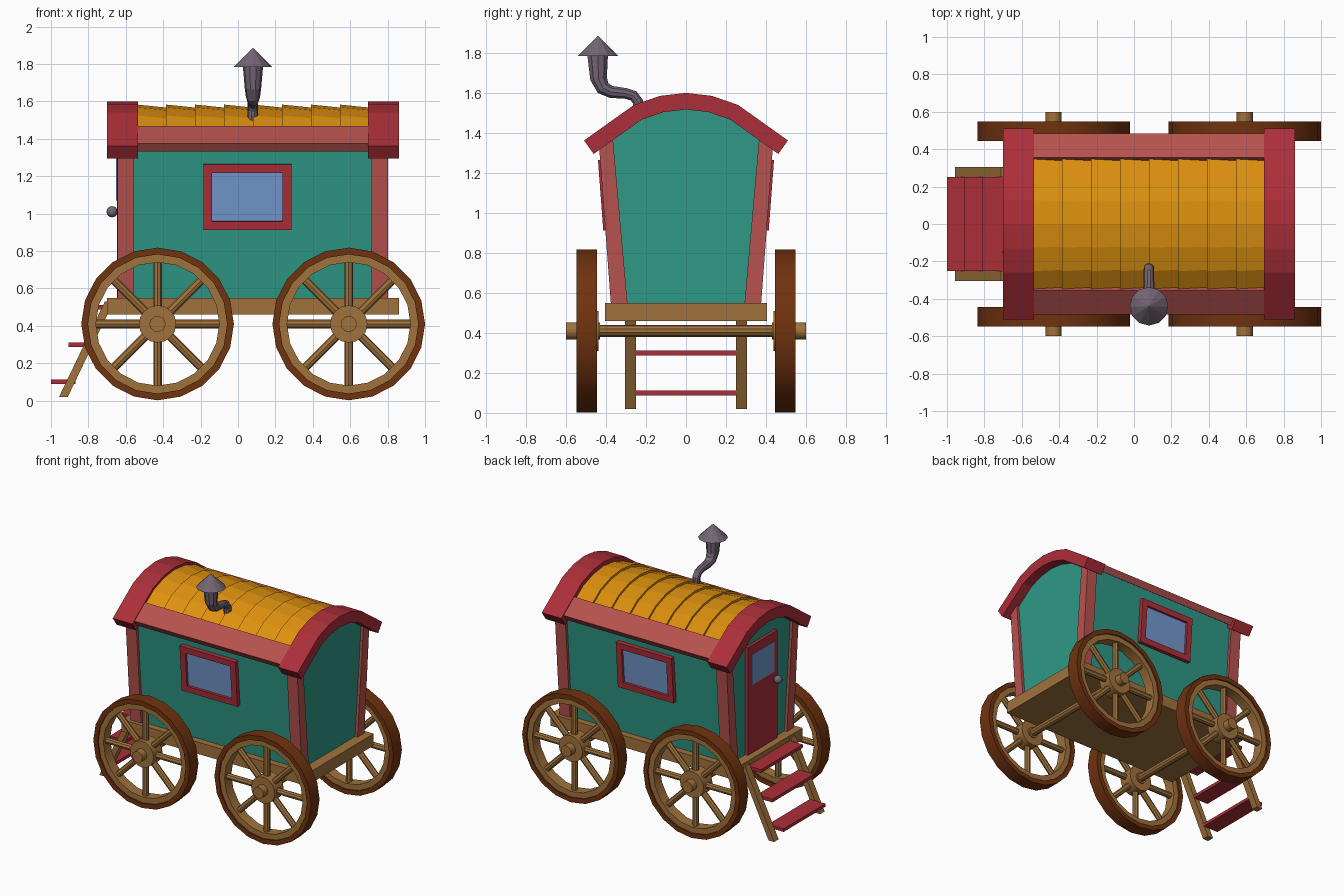
import bpy, bmesh, math
from mathutils import Vector, Matrix

if "Cube" in bpy.data.objects:
    bpy.data.objects.remove(bpy.data.objects["Cube"])


def material(name, rgb):
    m = bpy.data.materials.new(name)
    lin = [((c / 255 + 0.055) / 1.055) ** 2.4 for c in rgb]
    m.diffuse_color = (*lin, 1)
    m.use_nodes = True
    m.node_tree.nodes["Principled BSDF"].inputs["Base Color"].default_value = m.diffuse_color
    return m


TEAL = material("teal paint", (46, 152, 134))
RED = material("cherry red", (172, 46, 56))
ROSE = material("faded rose", (182, 82, 78))
MUSTARD = material("mustard roof", (222, 145, 15))
TAN = material("tan wood", (160, 114, 60))
BROWN = material("dark brown tyre", (112, 50, 15))
METAL = material("grey metal", (116, 101, 117))
GLASS = material("blue glass", (115, 152, 204))


def finish(name, bm, *mats, smooth=False):
    bmesh.ops.recalc_face_normals(bm, faces=bm.faces)
    me = bpy.data.meshes.new(name)
    bm.to_mesh(me)
    bm.free()
    ob = bpy.data.objects.new(name, me)
    bpy.context.collection.objects.link(ob)
    for m in mats:
        me.materials.append(m)
    if smooth:
        bpy.ops.object.select_all(action='DESELECT')
        ob.select_set(True)
        bpy.context.view_layer.objects.active = ob
        bpy.ops.object.shade_smooth_by_angle(angle=math.radians(35))
    return ob


def skin(bm, loops, ring=False):
    """Bridge successive point loops; cap the ends, or close into a ring."""
    rows = [[bm.verts.new(p) for p in lp] for lp in loops]
    n = len(rows[0])
    for a, b in zip(rows, rows[1:] + (rows[:1] if ring else [])):
        for i in range(n):
            bm.faces.new((a[i], a[(i + 1) % n], b[(i + 1) % n], b[i]))
    if not ring:
        bm.faces.new(rows[0])
        bm.faces.new(rows[-1])


def loft(name, loops, mat, ring=False, smooth=False):
    bm = bmesh.new()
    skin(bm, loops, ring)
    return finish(name, bm, mat, smooth=smooth)


def prism_x(name, prof, x0, x1, mat):
    return loft(name, [[(x, y, z) for y, z in prof] for x in (x0, x1)], mat)


def box(name, x0, x1, y0, y1, z0, z1, mat):
    return prism_x(name, [(y0, z0), (y1, z0), (y1, z1), (y0, z1)], x0, x1, mat)


def circle_y(cx, y, cz, r, n):
    return [(cx + r * math.sin(2 * math.pi * i / n), y,
             cz + r * math.cos(2 * math.pi * i / n)) for i in range(n)]


# Chassis
box("chassis", -0.70, 0.862, -0.405, 0.405, 0.46, 0.55, TAN)

# Wheels and axles
R, WZ = 0.408, 0.41
for wx, end in ((-0.43, "rear"), (0.592, "front")):
    loft(end + "_axle", [circle_y(wx, y, WZ, 0.03, 10) for y in (-0.58, 0.58)], TAN, smooth=True)
    for s, side in ((-1, "right"), (1, "left")):
        tag = end + "_" + side
        for part, ro, ri, y0, y1, mat in (("tyre", R, 0.372, 0.445, 0.547, BROWN),
                                          ("wheel_rim", 0.374, 0.33, 0.455, 0.537, TAN)):
            loft(f"{tag}_{part}", [circle_y(wx, s * y, WZ, r, 20) for r, y in
                                   ((ro, y0), (ro, y1), (ri, y1), (ri, y0))],
                 mat, ring=True, smooth=True)
        loft(tag + "_hub", [circle_y(wx, s * y, WZ, 0.1, 16) for y in (0.438, 0.545)], TAN, smooth=True)
        loft(tag + "_axle_end", [circle_y(wx, s * y, WZ, 0.043, 12) for y in (0.43, 0.6)], TAN, smooth=True)
        bm = bmesh.new()
        for k in range(8):
            a = k * math.pi / 4
            d, t = Vector((math.cos(a), 0, math.sin(a))), Vector((-math.sin(a), 0, math.cos(a)))
            c = Vector((wx, s * 0.496, WZ))
            skin(bm, [[c + d * r + t * 0.023 * math.cos(j * math.pi / 4)
                       + Vector((0, 0.023 * math.sin(j * math.pi / 4), 0)) for j in range(8)]
                      for r in (0.07, 0.345)])
        finish(tag + "_spokes", bm, TAN)

# Roof arch profile: outer line, and the same line pushed along its normals
HALF = [(0.0, 1.6), (0.13, 1.585), (0.26, 1.54), (0.37, 1.462), (0.51, 1.362)]


def arch(half, off):
    pts = [Vector((-y, z)) for y, z in half[:0:-1]] + [Vector(p) for p in half]
    out = []
    for i, p in enumerate(pts):
        t = pts[min(i + 1, len(pts) - 1)] - pts[max(i - 1, 0)]
        out.append(p + Vector((-t.y, t.x)).normalized() * off)
    return out


def arch_loop(x, half, top, bottom):
    return [(x, *p) for p in arch(half, top) + arch(half, bottom)[::-1]]


# Roof end caps
for name, x0, x1 in (("rear_roof_cap", -0.70, -0.535), ("front_roof_cap", 0.695, 0.86)):
    loft(name, [arch_loop(x, HALF, 0, -0.083) for x in (x0, x1)], RED)

# Overlapping mustard roof slats
mid = HALF[:3] + [(0.36, 1.469)]
for i in range(8):
    x = -0.54 + i * 0.155
    loft(f"roof_slat_{i + 1}", [arch_loop(x, mid, -0.017, -0.08),
                                arch_loop(x + 0.156, mid, -0.033, -0.08)], MUSTARD)

# Rose eaves along both sides of the roof
for s, side in ((-1, "right"), (1, "left")):
    prism_x(side + "_eave", [(s * 0.355, 1.468), (s * 0.483, 1.374),
                             (s * 0.455, 1.331), (s * 0.325, 1.425)], -0.54, 0.70, ROSE)

# Cabin body with sloping walls and arched top
body = [(-0.355, 0.55), (-0.416, 1.36)] + [tuple(p) for p in arch(HALF[:4], -0.06)] \
    + [(0.416, 1.36), (0.355, 0.55)]
prism_x("cabin_body", body, -0.625, 0.783, TEAL)

# Corner posts
for s, side in ((-1, "right"), (1, "left")):
    for end, x0, x1 in (("rear", -0.645, -0.555), ("front", 0.715, 0.803)):
        prism_x(f"{end}_{side}_post", [(s * 0.293, 0.55), (s * 0.376, 0.55),
                                       (s * 0.436, 1.35), (s * 0.368, 1.40)], x0, x1, ROSE)

# Side windows: framed panels lying on the sloping walls
for s, side in ((-1, "right"), (1, "left")):
    bm = bmesh.new()
    bmesh.ops.create_cube(bm, size=1, matrix=Matrix.Diagonal((0.47, 0.05, 0.352, 1)))
    bm.normal_update()
    pane = max(bm.faces, key=lambda f: f.normal.y * s)
    bmesh.ops.inset_region(bm, faces=[pane], thickness=0.046, use_even_offset=True)
    inner = bmesh.ops.extrude_face_region(bm, geom=[pane])["geom"]
    new = [f for f in inner if isinstance(f, bmesh.types.BMFace)][0]
    bmesh.ops.translate(bm, verts=new.verts[:], vec=(0, -s * 0.018, 0))
    if pane.is_valid:
        bmesh.ops.delete(bm, geom=[pane], context='FACES_ONLY')
    new.material_index = 1
    bm.transform(Matrix.Translation((0.05, s * 0.402, 1.09))
                 @ Matrix.Rotation(-s * math.atan(0.075), 4, 'X'))
    finish(side + "_window", bm, RED, GLASS)

# Door with glass pane and knob
box("door", -0.648, -0.61, -0.18, 0.18, 0.55, 1.37, RED)
box("door_glass", -0.652, -0.645, -0.135, 0.135, 1.07, 1.30, GLASS)
bm = bmesh.new()
bmesh.ops.create_uvsphere(bm, u_segments=12, v_segments=8, radius=0.03,
                          matrix=Matrix.Translation((-0.673, -0.15, 1.01)))
finish("door_knob", bm, METAL, smooth=True)

# Steps: two sloping stringers and three treads
for s, side in ((-1, "right"), (1, "left")):
    loft(side + "_step_stringer", [[(x, s * y, z) for x, z in
         ((-0.957, 0.02), (-0.91, 0.02), (-0.665, 0.53), (-0.712, 0.53))]
         for y in (0.25, 0.305)], TAN)
for i in range(3):
    x, z = -1 + 0.095 * i, 0.1 + 0.2 * i
    box(f"step_tread_{i + 1}", x, x + 0.13, -0.252, 0.252, z - 0.012, z + 0.012, RED)

# Bent stove pipe, widening towards the top, with a conical hood
CX = 0.08
path = [(-0.236, 1.50, 0.028), (-0.24, 1.555, 0.028), (-0.262, 1.585, 0.028), (-0.30, 1.597, 0.028),
        (-0.375, 1.605, 0.032), (-0.415, 1.625, 0.038), (-0.437, 1.67, 0.044), (-0.442, 1.80, 0.055)]
loops = []
for i, (y, z, r) in enumerate(path):
    a, b = path[max(i - 1, 0)], path[min(i + 1, len(path) - 1)]
    t = Vector((0, b[0] - a[0], b[1] - a[1])).normalized()
    n = t.cross(Vector((1, 0, 0)))
    c = Vector((CX, y, z))
    loops.append([c + r * (math.cos(k * math.pi / 5) * Vector((1, 0, 0))
                           + math.sin(k * math.pi / 5) * n) for k in range(10)])
loft("stove_pipe", loops, METAL)
bm = bmesh.new()
bmesh.ops.create_cone(bm, cap_ends=True, segments=12, radius1=0.103, radius2=0, depth=0.103,
                      matrix=Matrix.Translation((CX, -0.44, 1.835)))
finish("chimney_hood", bm, METAL)
